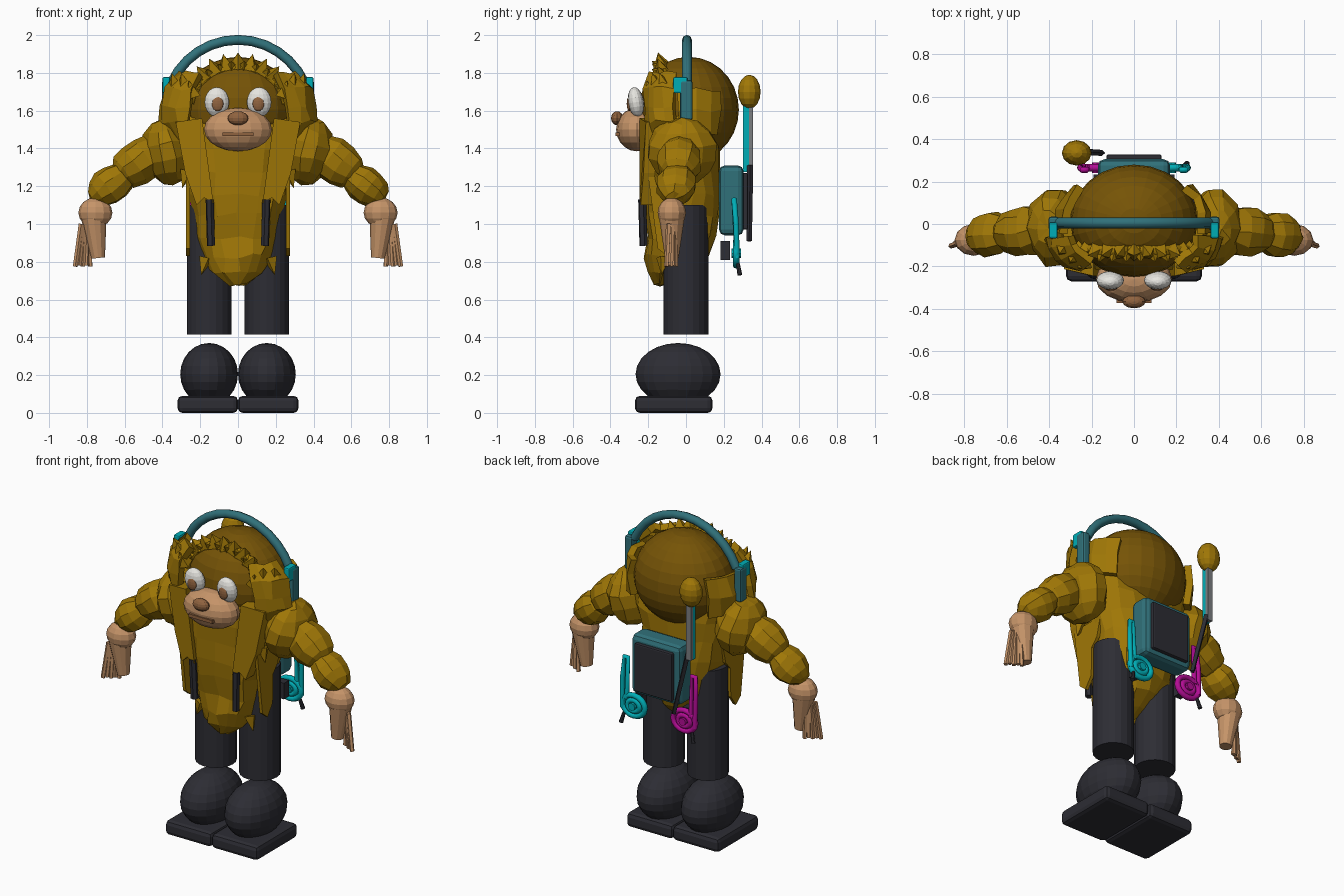
import bpy, bmesh, math, random
from mathutils import Vector, Matrix

random.seed(4)
if "Cube" in bpy.data.objects:
    bpy.data.objects.remove(bpy.data.objects["Cube"], do_unlink=True)


def material(name, *rgb):
    m = bpy.data.materials.new(name)
    m.use_nodes = True
    m.diffuse_color = (*rgb, 1)
    m.node_tree.nodes["Principled BSDF"].inputs["Base Color"].default_value = (*rgb, 1)
    return m


gold = material("golden fur", 0.35, 0.185, 0.002)
brown = material("dark golden fur", 0.18, 0.088, 0.002)
skin = material("tan skin", 0.56, 0.295, 0.14)
nose_brown = material("nose brown", 0.28, 0.125, 0.05)
white = material("eye white", 0.80, 0.79, 0.75)
dark = material("charcoal", 0.026, 0.026, 0.034)
teal = material("teal", 0.03, 0.165, 0.195)
cyan = material("cyan", 0.0, 0.42, 0.47)
magenta = material("magenta", 0.45, 0.004, 0.30)
grey = material("grey", 0.2, 0.21, 0.22)


def finish(name, bm, mat):
    bmesh.ops.recalc_face_normals(bm, faces=bm.faces)
    me = bpy.data.meshes.new(name)
    bm.to_mesh(me)
    bm.free()
    me.materials.append(mat)
    ob = bpy.data.objects.new(name, me)
    bpy.context.collection.objects.link(ob)
    return ob


def aim(direction):
    return Vector(direction).to_track_quat('Z', 'Y').to_matrix().to_4x4()


def ellipsoid(name, loc, radii, mat, direction=(0, 0, 1), seg=16, rings=10, jitter=0):
    bm = bmesh.new()
    m = Matrix.Translation(loc) @ aim(direction) @ Matrix.Diagonal((*radii, 1))
    bmesh.ops.create_uvsphere(bm, u_segments=seg, v_segments=rings, radius=1, matrix=m)
    for v in bm.verts:
        v.co += Vector([random.uniform(-jitter, jitter) for _ in range(3)])
    return finish(name, bm, mat)


def box(name, loc, size, mat, bevel=0):
    bm = bmesh.new()
    bmesh.ops.create_cube(bm, size=1, matrix=Matrix.Translation(loc) @ Matrix.Diagonal((*size, 1)))
    if bevel:
        bmesh.ops.bevel(bm, geom=bm.edges[:], offset=bevel, segments=2, affect='EDGES', profile=0.5)
    return finish(name, bm, mat)


def rod(name, a, b, r0, r1, mat, seg=8):
    a, b = Vector(a), Vector(b)
    bm = bmesh.new()
    bmesh.ops.create_cone(bm, cap_ends=True, segments=seg, radius1=r0, radius2=r1, depth=(b - a).length,
                          matrix=Matrix.Translation((a + b) / 2) @ aim(b - a))
    return finish(name, bm, mat)


def plate(name, outline, offset, mat):
    bm = bmesh.new()
    face = bm.faces.new([bm.verts.new(p) for p in outline])
    new = bmesh.ops.extrude_face_region(bm, geom=[face])["geom"]
    bmesh.ops.translate(bm, vec=offset, verts=[g for g in new if isinstance(g, bmesh.types.BMVert)])
    return finish(name, bm, mat)


def tube(name, pts, r, mat, cyclic=False, sides=8):
    cu = bpy.data.curves.new(name, 'CURVE')
    cu.dimensions = '3D'
    cu.bevel_depth = r
    cu.bevel_resolution = (sides - 4) // 2
    cu.use_fill_caps = True
    sp = cu.splines.new('POLY')
    sp.points.add(len(pts) - 1)
    for p, co in zip(sp.points, pts):
        p.co = (*co, 1)
    sp.use_cyclic_u = cyclic
    cu.materials.append(mat)
    ob = bpy.data.objects.new(name, cu)
    bpy.context.collection.objects.link(ob)


def shell(name, levels, start, end, steps, mat, jitter, closed):
    """Loft (z, half width, front y, back y) sections; angle 0 is the front."""
    bm = bmesh.new()
    rows = []
    for z, rx, yf, yb in levels:
        row = []
        for i in range(steps + (0 if closed else 1)):
            a = math.radians(start + (end - start) * i / steps)
            s, c = math.sin(a), math.cos(a)
            x = rx * math.copysign(abs(s) ** 0.8, s)
            y = (yf + yb) / 2 - (yb - yf) / 2 * math.copysign(abs(c) ** 0.8, c)
            row.append(bm.verts.new(Vector((x, y, z)) + Vector([random.uniform(-jitter, jitter) for _ in range(3)])))
        rows.append(row)
    n = len(rows[0])
    for lo, hi in zip(rows, rows[1:]):
        for i in range(n if closed else n - 1):
            k = (i + 1) % n
            bm.faces.new((lo[i], lo[k], hi[k], hi[i]))
    if closed:
        bm.faces.new(rows[0])
        bm.faces.new(rows[-1])
    ob = finish(name, bm, mat)
    if not closed:
        thick = ob.modifiers.new("thickness", 'SOLIDIFY')
        thick.thickness = 0.04
        thick.offset = 0


# Furry coat body
shell("coat_body", [(0.68, 0.04, -0.16, -0.08), (0.75, 0.14, -0.195, 0.03), (0.83, 0.19, -0.215, 0.11),
                    (0.93, 0.215, -0.215, 0.15), (1.05, 0.235, -0.225, 0.175), (1.15, 0.265, -0.23, 0.185),
                    (1.28, 0.28, -0.235, 0.18), (1.40, 0.32, -0.24, 0.17), (1.50, 0.35, -0.23, 0.16),
                    (1.57, 0.34, -0.16, 0.14)],
      0, 360, 18, gold, 0.013, True)

# Head and face
ellipsoid("head", (0, 0.015, 1.605), (0.3, 0.265, 0.28), brown, seg=24, rings=14)
ellipsoid("muzzle", (0, -0.26, 1.5), (0.18, 0.11, 0.115), skin)
ellipsoid("nose", (0, -0.365, 1.56), (0.055, 0.032, 0.037), nose_brown, seg=12, rings=8)
box("mouth", (0, -0.362, 1.475), (0.165, 0.022, 0.02), nose_brown)
for s, side in ((1, "left"), (-1, "right")):
    ellipsoid(side + "_eye", (s * 0.112, -0.265, 1.645), (0.065, 0.042, 0.08), white, (0, -0.15, 1))
    ellipsoid(side + "_pupil", (s * 0.108, -0.3, 1.637), (0.031, 0.014, 0.04), nose_brown, seg=12, rings=8)

    # Hood: flared cheek in front of the ear cup, flap wrapping behind it
    shell(side + "_hood_cheek", [(1.42, 0.30, -0.23, 0.16), (1.545, 0.40, -0.23, 0.15), (1.62, 0.395, -0.235, 0.15),
                                 (1.71, 0.375, -0.235, 0.15), (1.79, 0.29, -0.2, 0.12)],
          s * 36, s * 86, 4, gold, 0.01, False)
    shell(side + "_hood_flap", [(1.48, 0.34, -0.24, 0.21), (1.60, 0.35, -0.25, 0.23), (1.71, 0.325, -0.25, 0.22)],
          s * 86, s * 136, 3, gold, 0.01, False)

    # Coat lapel, strap and side skirt
    lapel = ((0.19, 1.56), (0.33, 1.54), (0.28, 1.27), (0.22, 1.10), (0.18, 1.14), (0.13, 1.11))
    plate(side + "_lapel", [(s * x, -0.245 + 0.25 * max(0, x - 0.2), z) for x, z in lapel], (0, 0.08, 0), gold)
    skirt = ((-0.2, 1.25), (0.03, 1.25), (0.0, 1.13), (-0.045, 1.08), (-0.05, 0.9), (-0.1, 0.83), (-0.15, 0.87))
    plate(side + "_skirt", [(s * 0.255, y, z) for y, z in skirt], (s * 0.02, 0, 0), gold)
    rod(side + "_coat_strap", (s * 0.15, -0.232, 1.13), (s * 0.143, -0.225, 0.885), 0.022, 0.022, dark, 6)

    # Arm
    ellipsoid(side + "_shoulder", (s * 0.375, -0.02, 1.385), (0.19, 0.13, 0.178), gold, (s * 0.2, 0, 1), 10, 7, 0.008)
    ellipsoid(side + "_upper_arm", (s * 0.52, -0.035, 1.33), (0.12, 0.12, 0.16), gold, (s * 1, -0.1, -0.7), 10, 7, 0.006)
    ellipsoid(side + "_forearm", (s * 0.675, -0.05, 1.205), (0.108, 0.1, 0.13), gold, (s * 1, -0.1, -0.75), 10, 7, 0.006)

    # Hand with thin fingers
    ellipsoid(side + "_wrist", (s * 0.755, -0.075, 1.06), (0.09, 0.075, 0.08), skin, seg=12, rings=8)
    rod(side + "_palm", (s * 0.765, -0.075, 1.05), (s * 0.74, -0.075, 0.82), 0.07, 0.036, skin, 12)
    for i in range(5):
        rod(f"{side}_finger_{i + 1}", (s * (0.79 + i * 0.01), -0.06 - i * 0.008, 1.0),
            (s * (0.782 + i * 0.02), -0.055 - i * 0.012, 0.775 + 0.006 * (i % 2)), 0.014, 0.013, skin, 5)

    # Leg and boot
    rod(side + "_leg", (s * 0.152, 0, 0.415), (s * 0.152, 0, 1.1), 0.118, 0.118, dark, 20)
    ellipsoid(side + "_boot", (s * 0.153, -0.042, 0.205), (0.153, 0.225, 0.165), dark, seg=20, rings=12)
    box(side + "_sole", (s * 0.16, -0.065, 0.045), (0.32, 0.41, 0.09), dark, 0.025)

    # Headphone cup
    box(side + "_ear_cup", (s * 0.378, 0.002, 1.655), (0.05, 0.065, 0.21), teal, 0.012)
    box(side + "_ear_clip", (s * 0.38, -0.03, 1.735), (0.04, 0.075, 0.085), cyan, 0.008)

    # Reel with looped handle beside the pack
    colour = cyan if s > 0 else magenta
    for r in (0.064, 0.034):
        ring = [(s * 0.175 + 1.2 * r * math.cos(t * math.tau / 16), 0.265, 0.845 + r * math.sin(t * math.tau / 16))
                for t in range(16)]
        tube(f"{side}_reel_ring_{r}", ring, 0.017, colour, True)
    rod(side + "_reel_hub", (s * 0.175, 0.24, 0.845), (s * 0.175, 0.29, 0.845), 0.024, 0.024, colour)
    tube(side + "_reel_handle", [(s * 0.25, 0.27, 0.82), (s * 0.253, 0.265, 1.0), (s * 0.245, 0.255, 1.13),
                                 (s * 0.222, 0.255, 1.13), (s * 0.222, 0.268, 0.88)], 0.015, colour)
    rod(side + "_reel_knob", (s * 0.235, 0.275, 0.79), (s * 0.25, 0.285, 0.73), 0.01, 0.013, dark)
    box(side + "_reel_mount", (s * 0.165, 0.208, 0.86), (0.05, 0.05, 0.1), dark)

    # Loose tufts of fur
    for x, y, z in ((0.17, -0.12, 0.78), (0.27, -0.14, 1.24)):
        rod(side + "_tuft", (s * x, y, z + 0.04), (s * (x + 0.025), y - 0.01, z - 0.05), 0.04, 0.0, gold, 4)
    for x, y, z in ((0.28, -0.15, 1.72), (0.33, -0.11, 1.72), (0.24, -0.18, 1.68)):
        rod(side + "_hood_tuft", (s * x, y, z), (s * (x + 0.02), y - 0.03, z + 0.08), 0.05, 0.0, gold, 4)


# Hood rim and its rows of spikes
def rim(deg, r=0.0):
    a = math.radians(deg)
    return Vector(((0.27 + r) * math.sin(a), -0.125 - r * 0.3, 1.58 + (0.25 + r) * math.cos(a)))


tube("hood_rim", [rim(d) for d in range(-75, 76, 15)], 0.035, gold, sides=6)
for i in range(11):
    d = -65 + i * 13
    rod(f"rim_spike_{i + 1}", rim(d), rim(d, 0.078), 0.052, 0.0, gold, 4)
    rod(f"brow_spike_{i + 1}", rim(d + 6, -0.005), rim(d + 6, 0.035) + Vector((0, -0.045, 0)), 0.042, 0.0, gold, 4)

# Headband
band = []
for i in range(13):
    a = math.radians(-66 + i * 11)
    band.append((0.385 * math.sin(a), 0.005, 1.59 + 0.385 * math.cos(a)))
tube("headband", band, 0.026, teal)

# Backpack
box("backpack", (0, 0.24, 1.125), (0.34, 0.13, 0.37), teal, 0.03)
box("backpack_panel", (0, 0.31, 1.12), (0.26, 0.035, 0.30), dark, 0.008)

# Baton carried on the back
ellipsoid("baton_ball", (-0.27, 0.335, 1.70), (0.07, 0.06, 0.09), gold, seg=12, rings=8)
box("baton_handle", (-0.265, 0.318, 1.45), (0.026, 0.03, 0.35), cyan)
box("baton_handle_back", (-0.265, 0.344, 1.45), (0.034, 0.022, 0.34), grey)
rod("baton_strap", (-0.25, 0.34, 1.31), (-0.15, 0.335, 0.91), 0.016, 0.014, dark, 4)
